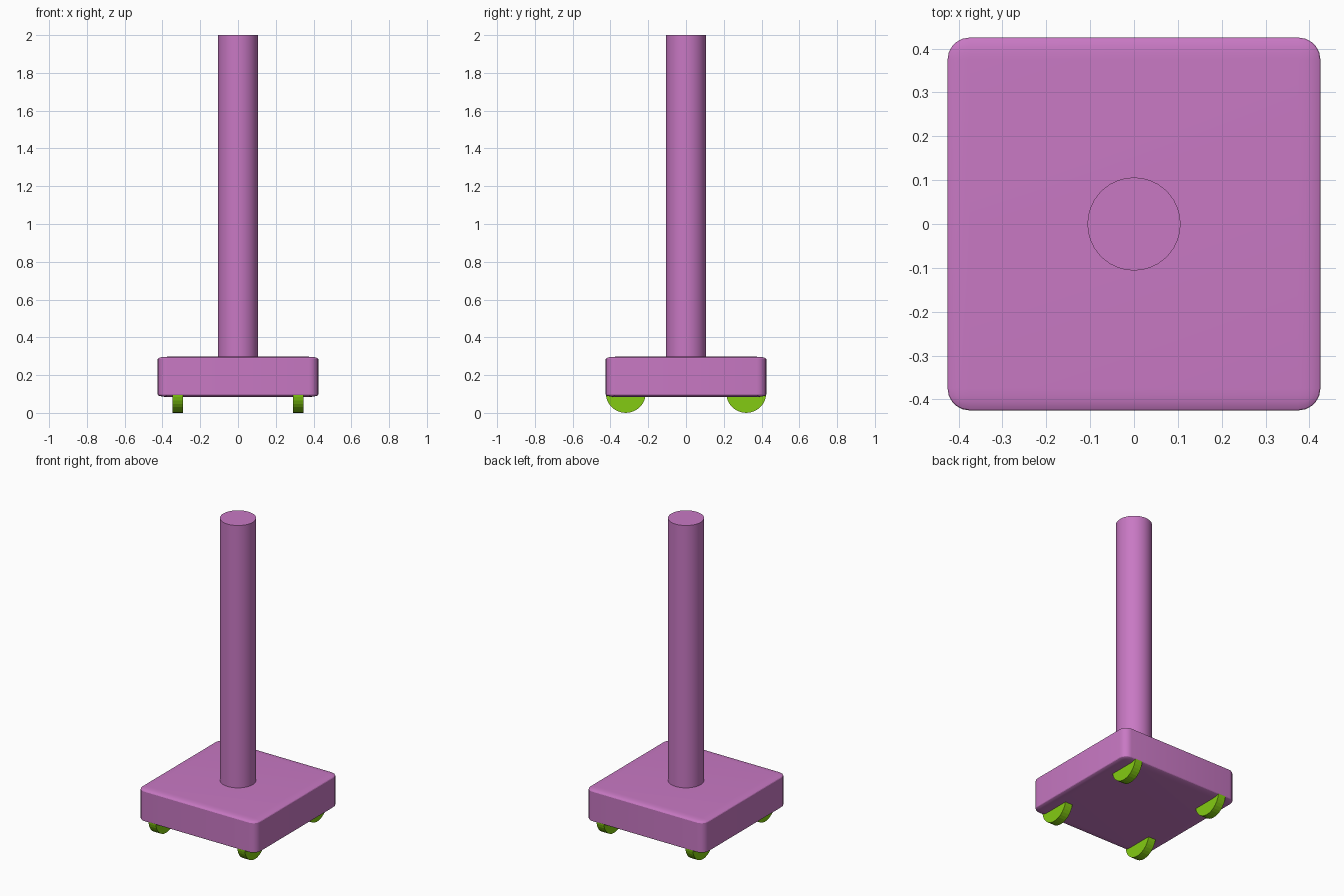
import bpy, bmesh, math
from mathutils import Matrix

if "Cube" in bpy.data.objects:
    bpy.data.objects.remove(bpy.data.objects["Cube"])


def material(name, color):
    m = bpy.data.materials.new(name)
    m.diffuse_color = color
    m.use_nodes = True
    m.node_tree.nodes["Principled BSDF"].inputs["Base Color"].default_value = m.diffuse_color
    return m


def finish(bm, name, mat, smooth_angle=None):
    mesh = bpy.data.meshes.new(name)
    bm.to_mesh(mesh)
    bm.free()
    mesh.materials.append(mat)
    ob = bpy.data.objects.new(name, mesh)
    bpy.context.collection.objects.link(ob)
    if smooth_angle:
        bpy.ops.object.select_all(action='DESELECT')
        ob.select_set(True)
        bpy.context.view_layer.objects.active = ob
        bpy.ops.object.shade_smooth_by_angle(angle=math.radians(smooth_angle))
    return ob


def cylinder(name, mat, radius, length, matrix, sides=32, smooth_angle=None):
    bm = bmesh.new()
    bmesh.ops.create_cone(bm, cap_ends=True, segments=sides, radius1=radius,
                          radius2=radius, depth=length, matrix=matrix)
    return finish(bm, name, mat, smooth_angle)


pink = material("pink", (0.58, 0.19, 0.55, 1))
green = material("green", (0.23, 0.60, 0.006, 1))

# Base: rounded cube squashed afterwards, so the top rounding is shallow
bm = bmesh.new()
bmesh.ops.create_cube(bm, size=0.85)
bmesh.ops.bevel(bm, geom=bm.edges[:], offset=0.05, segments=5,
                profile=0.5, affect='EDGES')
bmesh.ops.scale(bm, vec=(1, 1, 0.25), verts=bm.verts)
bmesh.ops.translate(bm, vec=(0, 0, 0.191), verts=bm.verts)
finish(bm, "base", pink, 30)

# Pole: rises out of the base
cylinder("pole", pink, 0.106, 1.80, Matrix.Translation((0, 0, 1.10)),
         sides=48, smooth_angle=30)

# Wheels: discs with axles along x, half sunk into the base
for side, x in (("left", -0.319), ("right", 0.319)):
    for end, y in (("front", -0.319), ("back", 0.319)):
        cylinder(f"{end}_{side}_wheel", green, 0.106, 0.053,
                 Matrix.Translation((x, y, 0.106)) @ Matrix.Rotation(math.pi / 2, 4, 'Y'))
